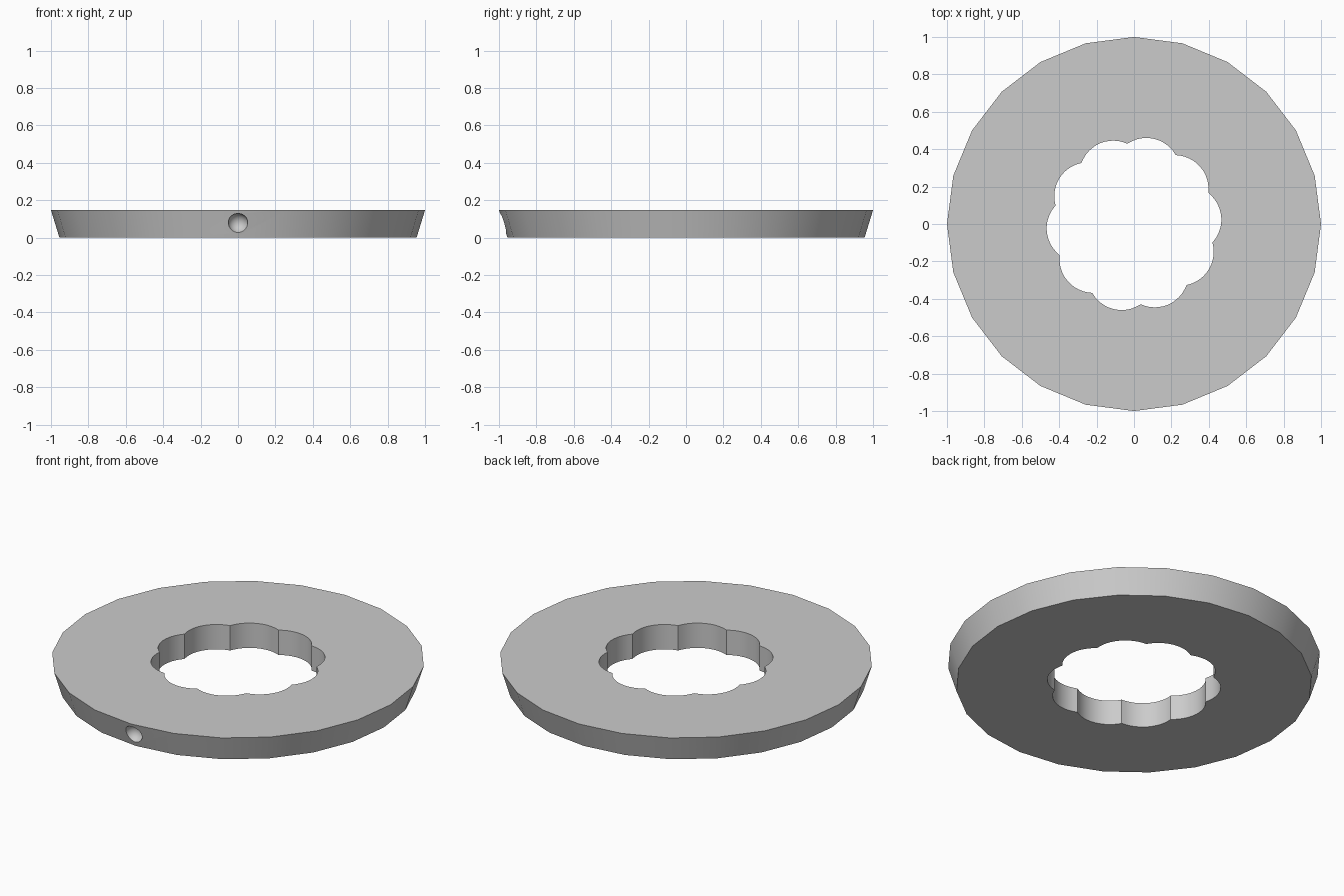
import bpy
import bmesh
from math import cos, sin, pi, radians, atan2
from mathutils import Matrix

default = bpy.data.objects.get("Cube")
if default:
    bpy.data.objects.remove(default, do_unlink=True)

HEIGHT = 0.147
SIDES = 24
LOBES = 10
LOBE_STEPS = 12

grey = bpy.data.materials.new("plain grey")
grey.use_nodes = True
colour = (0.6, 0.6, 0.6, 1)
grey.diffuse_color = colour
grey.node_tree.nodes["Principled BSDF"].inputs["Base Color"].default_value = colour


def make_object(name, bm):
    bmesh.ops.recalc_face_normals(bm, faces=bm.faces)
    mesh = bpy.data.meshes.new(name)
    bm.to_mesh(mesh)
    bm.free()
    mesh.materials.append(grey)
    obj = bpy.data.objects.new(name, mesh)
    bpy.context.collection.objects.link(obj)
    return obj


def cut(target, cutter):
    mod = target.modifiers.new(cutter.name, 'BOOLEAN')
    mod.operation = 'DIFFERENCE'
    mod.solver = 'EXACT'
    mod.object = cutter
    cutter.hide_render = True
    cutter.hide_set(True)
    bpy.context.view_layer.objects.active = target
    bpy.ops.object.modifier_apply(modifier=mod.name)
    bpy.data.objects.remove(cutter, do_unlink=True)


# Tapered ring body, wider at the top
bm = bmesh.new()
loops = []
for radius, z in ((0.955, 0), (1, HEIGHT)):
    loops.append([bm.verts.new((radius * cos(2 * pi * i / SIDES),
                                radius * sin(2 * pi * i / SIDES), z))
                  for i in range(SIDES)])
low, high = loops
bm.faces.new(low)
bm.faces.new(high)
for i in range(SIDES):
    j = (i + 1) % SIDES
    bm.faces.new((low[i], low[j], high[j], high[i]))
ring = make_object("ring_body", bm)

# Scalloped centre opening: ten arcs meeting in cusps
cusp, centre, lobe_radius = 0.432, 0.288, 0.18
half = atan2(cusp * sin(pi / LOBES), cusp * cos(pi / LOBES) - centre)
outline = []
for k in range(LOBES):
    turn = radians(76.7) + k * 2 * pi / LOBES
    for s in range(LOBE_STEPS):
        a = turn + half * (2 * s / LOBE_STEPS - 1)
        outline.append((centre * cos(turn) + lobe_radius * cos(a),
                        centre * sin(turn) + lobe_radius * sin(a)))
bm = bmesh.new()
base = bm.faces.new([bm.verts.new((x, y, -0.1)) for x, y in outline])
wall = bmesh.ops.extrude_face_region(bm, geom=[base])
bmesh.ops.translate(bm, vec=(0, 0, 0.4),
                    verts=[v for v in wall["geom"] if isinstance(v, bmesh.types.BMVert)])
cut(ring, make_object("centre_opening", bm))

# Round dimple in the front of the rim
bm = bmesh.new()
bmesh.ops.create_uvsphere(bm, u_segments=32, v_segments=16, radius=0.053,
                          matrix=Matrix.Translation((0, -0.98, 0.077)))
cut(ring, make_object("front_dimple", bm))

bpy.ops.object.select_all(action='DESELECT')
ring.select_set(True)
bpy.context.view_layer.objects.active = ring
bpy.ops.object.shade_smooth_by_angle(angle=radians(30))
